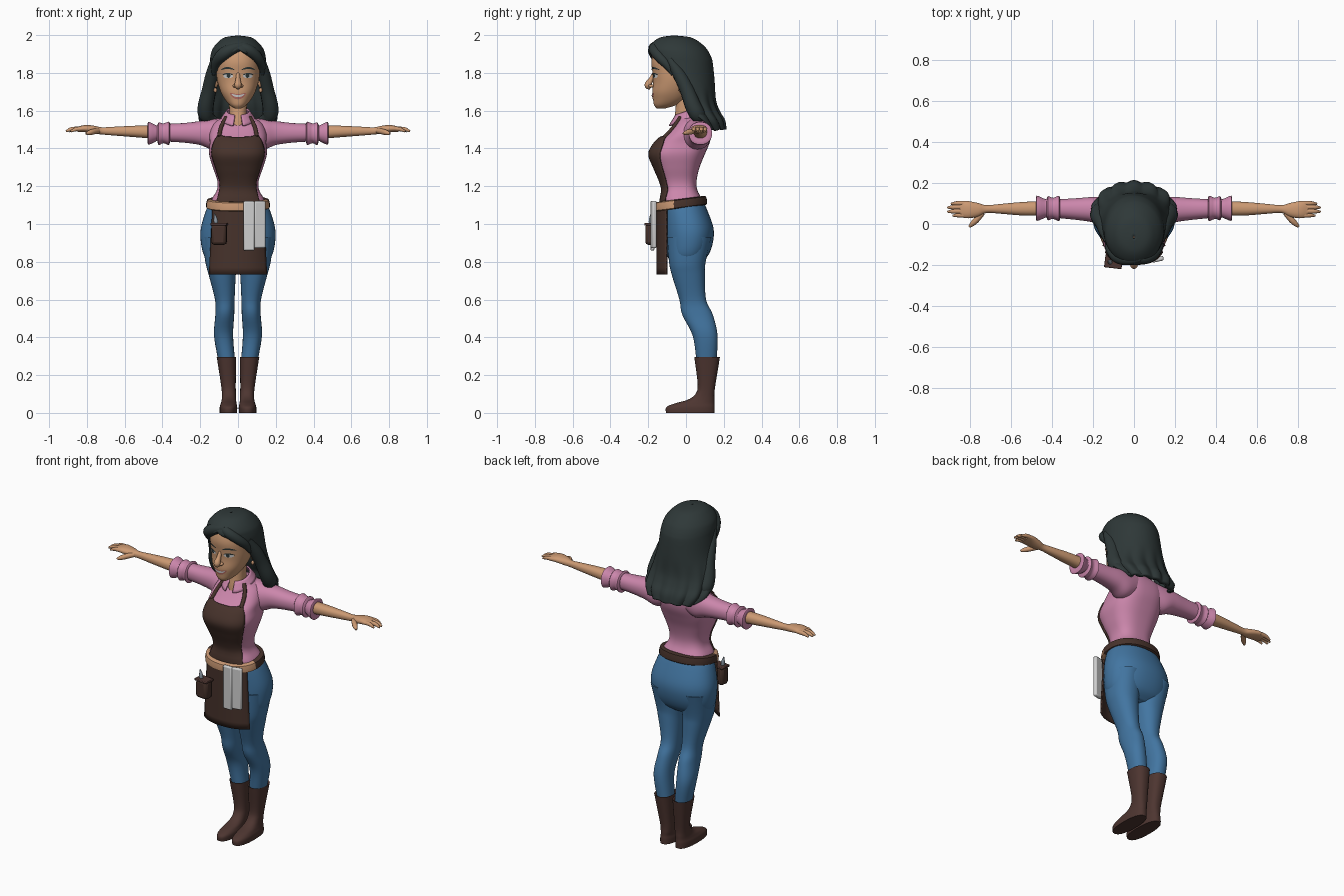
import bpy, bmesh, math
from mathutils import Vector, Matrix

cube = bpy.data.objects.get("Cube")
if cube:
    bpy.data.objects.remove(cube, do_unlink=True)


def material(name, *rgb):
    m = bpy.data.materials.new(name)
    m.use_nodes = True
    m.diffuse_color = (*rgb, 1)
    m.node_tree.nodes["Principled BSDF"].inputs["Base Color"].default_value = (*rgb, 1)
    return m


hair_mat = material("dark hair", .028, .04, .04)
skin = material("warm skin", .6, .32, .17)
pink = material("pink cotton", .6, .24, .41)
denim = material("blue denim", .055, .18, .36)
brown = material("apron brown", .062, .032, .024)
boot_mat = material("boot leather", .075, .036, .03)
white = material("pale cloth", .62, .62, .62)
tan = material("tan leather", .58, .31, .17)
steel = material("steel", .25, .3, .35)
lip = material("lip", .45, .15, .12)
made = []


# ---- helpers ----
def finish(name, bm, mat, mirror=False, thick=0, bevel=0):
    bmesh.ops.recalc_face_normals(bm, faces=bm.faces)
    me = bpy.data.meshes.new(name)
    bm.to_mesh(me)
    bm.free()
    o = bpy.data.objects.new(name, me)
    bpy.context.scene.collection.objects.link(o)
    me.materials.append(mat)
    if thick:
        mod = o.modifiers.new("thickness", 'SOLIDIFY')
        mod.thickness, mod.offset = thick, 0
    if bevel:
        mod = o.modifiers.new("bevel", 'BEVEL')
        mod.width, mod.segments = bevel, 2
    if mirror:
        o.modifiers.new("mirror", 'MIRROR').use_clip = False
    made.append(o)
    return o


def skin_rings(name, rings, mat, closed=True, caps=True, **kw):
    bm = bmesh.new()
    vs = [[bm.verts.new(p) for p in r] for r in rings]
    n = len(vs[0])
    for r, q in zip(vs, vs[1:]):
        for i in range(n if closed else n - 1):
            j = (i + 1) % n
            bm.faces.new((r[i], r[j], q[j], q[i]))
    if caps:
        bm.faces.new(vs[0])
        bm.faces.new(vs[-1])
    else:
        bmesh.ops.remove_doubles(bm, verts=bm.verts, dist=1e-5)
    return finish(name, bm, mat, **kw)


def smooth(rows, s):
    # Smooth curve through the rows at fractional index s
    i = min(int(s), len(rows) - 2)
    f = s - i
    p = [rows[max(0, min(len(rows) - 1, i + k))] for k in (-1, 0, 1, 2)]
    return [b + .5 * f * (c - a + f * (2*a - 5*b + 4*c - d + f * (3*(b - c) + d - a)))
            for a, b, c, d in zip(*p)]


def dense(rows, steps):
    return [smooth(rows, k / steps) for k in range((len(rows) - 1) * steps + 1)]


def loft(name, rows, mat, axis='z', p=2.2, n=36, steps=5, **kw):
    # Each row: place along the axis, then low and high limits of both cross directions
    rings = []
    for t, a0, a1, b0, b1 in dense(rows, steps):
        ring = []
        for i in range(n):
            c, s = math.cos(math.tau * i / n), math.sin(math.tau * i / n)
            a = (a0 + a1 + (a1 - a0) * math.copysign(abs(c) ** (2 / p), c)) / 2
            b = (b0 + b1 + (b1 - b0) * math.copysign(abs(s) ** (2 / p), s)) / 2
            ring.append((a, b, t) if axis == 'z' else (t, a, b))
        rings.append(ring)
    return skin_rings(name, rings, mat, **kw)


def sym(rows):
    return [(z, -r, r, f, b) for z, r, f, b in rows]


def front(rows, x, z, p):
    # Front surface of a symmetric loft at x, z
    lo, hi = 0, len(rows) - 1
    for _ in range(30):
        mid = (lo + hi) / 2
        lo, hi = (mid, hi) if smooth(rows, mid)[0] < z else (lo, mid)
    _, _, r, f, b = smooth(rows, lo)
    t = min(1, abs(x) / r)
    return (f + b) / 2 - (b - f) / 2 * (1 - t ** p) ** (1 / p)


def tube(name, pts, mat, n=12, **kw):
    pts, rings, q, last = dense(pts, 5), [], None, None
    for i, (x, y, z, r) in enumerate(pts):
        d = (Vector(pts[min(i + 1, len(pts) - 1)][:3]) - Vector(pts[max(i - 1, 0)][:3])).normalized()
        q = last.rotation_difference(d) @ q if q else Vector((0, 0, 1)).rotation_difference(d)
        last = d
        rings.append([Vector((x, y, z)) + q @ Vector((r * math.cos(math.tau * k / n),
                      r * math.sin(math.tau * k / n), 0)) for k in range(n)])
    return skin_rings(name, rings, mat, **kw)


def sheet(name, fn, mat, nu=24, nv=24, **kw):
    return skin_rings(name, [[fn(u / nu, v / nv) for u in range(nu + 1)] for v in range(nv + 1)],
                      mat, closed=False, caps=False, **kw)


def box(name, place, size, mat, turn=0, bevel=.008):
    bm = bmesh.new()
    m = Matrix.Translation(place) @ Matrix.Rotation(turn, 4, 'Z') @ Matrix.Diagonal((*size, 1))
    bmesh.ops.create_cube(bm, size=1, matrix=m)
    return finish(name, bm, mat, bevel=bevel)


def ball(name, place, size, mat, **kw):
    bm = bmesh.new()
    m = Matrix.Translation(place) @ Matrix.Diagonal((*size, 1))
    bmesh.ops.create_uvsphere(bm, u_segments=16, v_segments=10, radius=1, matrix=m)
    return finish(name, bm, mat, **kw)


# ---- shirt body, sleeves and rolled cuffs ----
torso = sym([(1.08, .155, -.13, .1), (1.13, .14, -.13, .085), (1.18, .112, -.122, .06),
             (1.23, .11, -.135, .056), (1.3, .133, -.165, .072), (1.37, .153, -.19, .1),
             (1.43, .15, -.16, .125), (1.48, .15, -.105, .132), (1.53, .13, -.06, .122),
             (1.56, .09, -.045, .1), (1.58, .055, -.035, .08)])
BODY = 2.7
loft("shirt_body", torso, pink, p=BODY, n=56)
loft("sleeves", [(.05, 0, .12, 1.43, 1.565), (.13, -.015, .132, 1.395, 1.555),
                 (.2, .008, .132, 1.418, 1.545), (.28, .02, .126, 1.43, 1.535),
                 (.38, .03, .12, 1.437, 1.53)], pink, 'x', mirror=True)
loft("cuffs", [(.36, .035, .115, 1.44, 1.525), (.366, .014, .138, 1.418, 1.542),
               (.395, .025, .128, 1.428, 1.532), (.42, .018, .136, 1.418, 1.538),
               (.428, .032, .122, 1.44, 1.522), (.44, .028, .124, 1.434, 1.526),
               (.475, .015, .138, 1.42, 1.54), (.477, .035, .115, 1.445, 1.52)],
     pink, 'x', steps=3, mirror=True)


def collar(u, v):
    a = math.radians(16 + 328 * u)
    c = math.cos(a)
    return (math.sin(a) * (.058 + .03 * v), .008 - c * (.064 + .036 * v),
            1.597 - .022 * c - v * (.04 + .017 * max(0, c)))


sheet("collar", collar, pink, 36, 4, thick=.008)

# ---- forearms, hands ----
loft("forearms", [(.45, .04, .112, 1.452, 1.522), (.55, .042, .107, 1.46, 1.52),
                  (.65, .05, .098, 1.468, 1.515), (.72, .054, .092, 1.474, 1.512),
                  (.76, .036, .102, 1.478, 1.52), (.81, .028, .112, 1.486, 1.524),
                  (.85, .034, .112, 1.488, 1.514)], skin, 'x', mirror=True)
for finger, y, tip in (("little", .101, .893), ("ring", .082, .91), ("middle", .062, .91), ("index", .043, .885)):
    tube(finger + "_fingers", [(.82, y, 1.504, .012), (tip - .03, y, 1.502, .011),
                               (tip, y - .002, 1.49, .005)], skin, mirror=True)
tube("thumbs", [(.74, .055, 1.494, .014), (.77, .02, 1.488, .015), (.79, 0, 1.482, .012),
                (.805, -.014, 1.478, .005)], skin, mirror=True)

# ---- jeans ----
loft("jeans_seat", sym([(1.13, .135, -.12, .085), (1.08, .166, -.12, .11), (.98, .196, -.115, .145),
                        (.9, .196, -.11, .142), (.83, .178, -.1, .115), (.79, .14, -.06, .07)]), denim, n=48)
loft("jeans_legs", [(.93, .004, .19, -.1, .135), (.8, .004, .173, -.09, .104), (.73, .012, .155, -.075, .1),
                    (.6, .018, .122, -.035, .106), (.52, .02, .12, -.02, .142),
                    (.41, .026, .127, .035, .167), (.28, .016, .105, .055, .162)], denim, mirror=True)

# ---- boots ----
loft("boots", [(.285, .02, .1, .06, .165), (.295, .01, .112, .045, .178), (.28, .01, .11, .046, .177),
               (.15, .012, .09, .062, .156), (.1, .011, .085, .05, .15), (.07, .01, .086, .01, .15),
               (.05, .008, .091, -.06, .15), (.03, .004, .097, -.104, .152), (0, .005, .097, -.106, .152)],
     boot_mat, p=2.4, mirror=True)

# ---- apron ----
bib_width = [(1.08, .125), (1.2, .094), (1.29, .115), (1.37, .138), (1.43, .128), (1.475, .102)]


def bib(u, v):
    t = 2 * u - 1
    z, w = smooth(bib_width, v * (4.55 + .45 * t ** 4))
    return (t * w, front(torso, t * w, z, BODY) - .006, z)


def skirt(u, v):
    t = 2 * u - 1
    return (t * (.132 + .02 * v), -.152 + .05 * abs(t) ** 2.5, 1.11 - .378 * v)


sheet("apron_bib", bib, brown, 32, 30, thick=.008)
sheet("apron_skirt", skirt, brown, 24, 10, thick=.008)
tube("apron_straps", [(x, front(torso, x, z, BODY) - .003, z, .011) for x, z in
                      ((.1, 1.46), (.093, 1.5), (.08, 1.535), (.062, 1.565))], brown, mirror=True)

# ---- belt: tan strap in front, brown behind ----
belt = loft("belt", sym([(1.088, .15, -.15, .1), (1.092, .168, -.168, .112),
                         (1.132, .164, -.166, .106), (1.136, .14, -.145, .085)]), tan, n=56, steps=2)
belt.data.materials.append(brown)
for v in belt.data.vertices:
    v.co.z += .13 * v.co.y
for f in belt.data.polygons:
    f.material_index = int(f.center.y > -.06)

# ---- towel, pouch and tool ----
box("towel_inner", (.058, -.178, .99), (.06, .022, .262), white)
box("towel_outer", (.115, -.172, .997), (.06, .024, .25), white, .22)
box("pouch", (-.1, -.184, .945), (.08, .058, .11), brown, -.12, .016)
box("pouch_rim", (-.1, -.184, .998), (.086, .064, .014), boot_mat, -.12, .004)
tube("pouch_tool", [(-.115, -.186, .98, .009), (-.118, -.186, 1.02, .011), (-.124, -.186, 1.055, .002)], steel)

# ---- neck, head and face ----
loft("neck", sym([(1.5, .03, -.07, .03), (1.55, .045, -.064, .045), (1.6, .046, -.056, .045),
                  (1.7, .05, -.05, .045)]), skin)
head = sym([(1.612, .018, -.155, -.11), (1.63, .045, -.169, -.05), (1.66, .07, -.174, 0),
            (1.7, .092, -.178, .03), (1.75, .108, -.174, .06), (1.8, .115, -.177, .08),
            (1.86, .115, -.183, .09), (1.92, .1, -.165, .08), (1.96, .06, -.12, .03)])
FACE = 2.2
loft("head", head, skin, p=FACE, n=48)
tube("nose", [(0, -.168, 1.8, .009), (0, -.185, 1.765, .013), (0, -.201, 1.735, .019),
              (0, -.186, 1.722, .011)], skin)
ball("nostrils", (.016, -.184, 1.731), (.012, .015, .009), skin, mirror=True)
ball("ears", (.117, -.02, 1.755), (.012, .02, .034), skin, mirror=True)
ball("earrings", (.12, -.03, 1.708), (.009, .009, .013), tan, mirror=True)


def patch(name, cx, cz, w, h, lift, mat, bend=0, **kw):
    # Thin oval laid on the face
    rings = []
    for k in (1, .6, .2):
        ring = []
        for i in range(20):
            dx = k * w * math.cos(math.tau * i / 20)
            z = cz + k * h * math.sin(math.tau * i / 20) + bend * dx * dx
            ring.append((cx + dx, front(head, cx + dx, z, FACE) - lift, z))
        rings.append(ring)
    skin_rings(name, rings, mat, **kw)


patch("eyes", .052, 1.783, .026, .011, .002, white, mirror=True)
patch("irises", .05, 1.784, .01, .01, .004, hair_mat, mirror=True)
patch("eyelashes", .054, 1.796, .03, .004, .005, hair_mat, -9, mirror=True)
patch("eyebrows", .055, 1.826, .036, .005, .004, hair_mat, -8, mirror=True)
patch("lips", 0, 1.674, .044, .014, .003, lip, 9)
patch("teeth", 0, 1.677, .036, .006, .005, white, 9)

# ---- hair: open shell, bangs and side locks ----
hair_rows = [(1.986, .003, -.07, -.06, 0), (1.977, .065, -.13, .02, 0), (1.952, .1, -.17, .066, 0),
             (1.925, .122, -.188, .096, 0), (1.905, .13, -.188, .11, 16), (1.88, .135, -.186, .122, 40),
             (1.85, .138, -.18, .13, 58), (1.75, .152, -.165, .14, 80), (1.65, .18, -.13, .145, 92),
             (1.59, .192, -.1, .165, 97), (1.545, .188, -.06, .19, 102), (1.5, .155, .01, .198, 108)]


def hair_shell(u, v):
    z, r, f, b, gap = smooth(hair_rows, v * (len(hair_rows) - 1))
    a = math.radians(max(0, gap))
    a += u * (math.tau - 2 * a)
    wave = 1 + .05 * max(0, min(1, (1.72 - z) * 6)) * math.cos(14 * a)
    return (r * wave * math.sin(a), (f + b) / 2 - (b - f) / 2 * wave * math.cos(a), z)


sheet("hair_shell", hair_shell, hair_mat, 84, 44, thick=.024)
tube("hair_side_locks", [(.122, -.085, 1.87, .022), (.138, -.035, 1.79, .034), (.153, .005, 1.71, .038),
                         (.17, .035, 1.63, .042), (.168, .06, 1.58, .042), (.14, .075, 1.555, .03),
                         (.1, .08, 1.55, .006)], hair_mat, mirror=True)
tube("hair_bang_left", [(.0, -.165, 1.945, .02), (.055, -.166, 1.922, .03), (.1, -.14, 1.885, .028),
                        (.124, -.098, 1.84, .022), (.13, -.07, 1.79, .008)], hair_mat)
tube("hair_bang_right", [(.035, -.168, 1.945, .018), (-.02, -.172, 1.93, .028), (-.075, -.16, 1.9, .034),
                         (-.114, -.115, 1.855, .028), (-.13, -.075, 1.79, .008)], hair_mat)

# ---- smooth shading with sharp rims ----
bpy.ops.object.select_all(action='DESELECT')
for o in made:
    o.select_set(True)
bpy.context.view_layer.objects.active = made[0]
bpy.ops.object.shade_smooth_by_angle(angle=math.radians(45))
